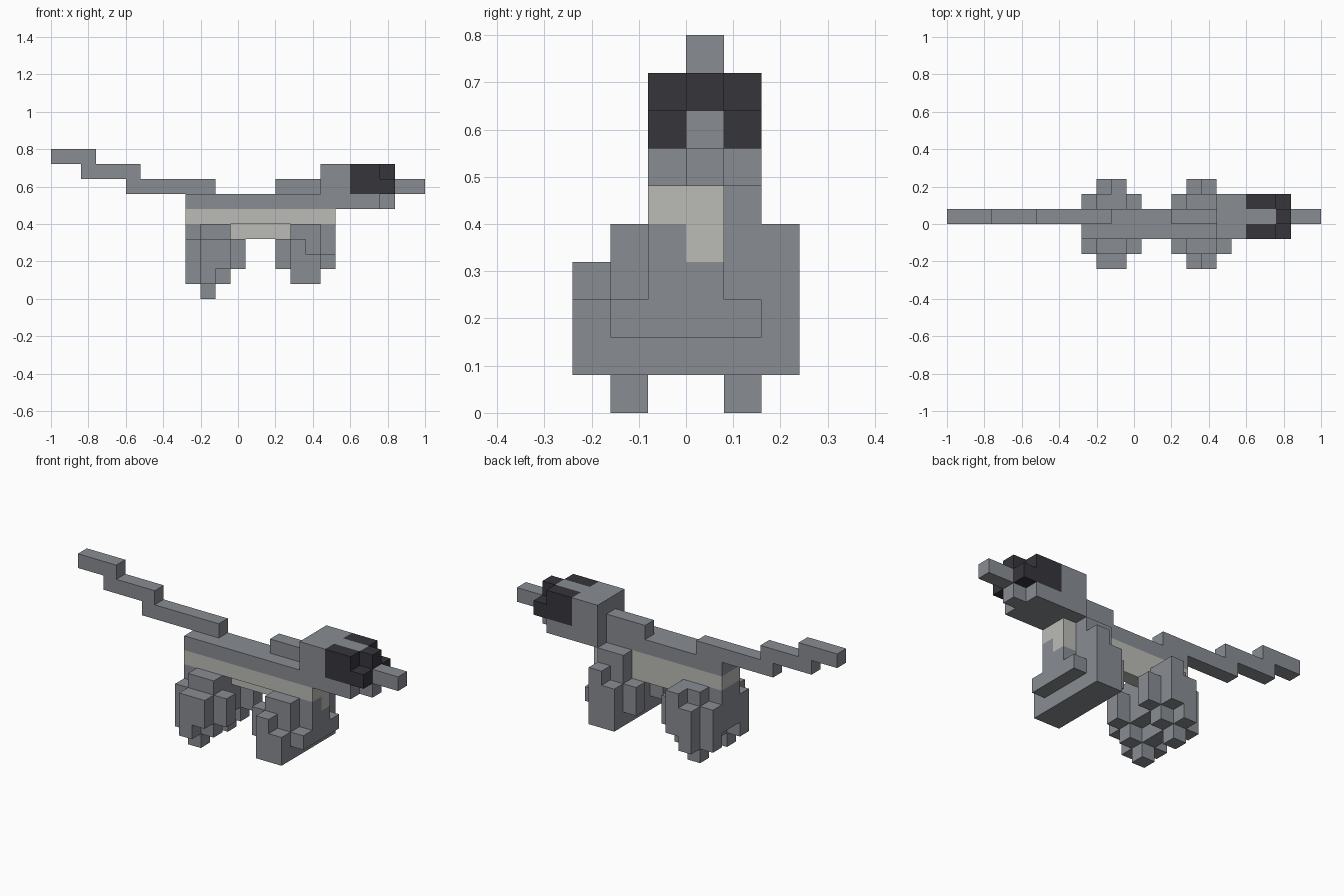
import bpy, bmesh, math
from mathutils import Vector

cube = bpy.data.objects.get("Cube")
if cube:
    bpy.data.objects.remove(cube, do_unlink=True)

V = 0.08                                  # block size
ORIGIN = Vector((-1.0, -0.24, 0.0))       # corner of the block grid


def material(name, rgb):
    m = bpy.data.materials.new(name)
    m.use_nodes = True
    m.diffuse_color = (*rgb, 1)
    b = m.node_tree.nodes["Principled BSDF"]
    b.inputs["Base Color"].default_value = (*rgb, 1)
    b.inputs["Roughness"].default_value = 0.9
    return m


MATS = [material("slate_grey", (0.25, 0.265, 0.29)),
        material("pale_grey", (0.50, 0.50, 0.475)),
        material("charcoal", (0.037, 0.036, 0.044))]
GREY, PALE, DARK = range(3)

cells = {}                                # block -> (part, colour)


def fill(part, colour, xs, ys, zs):
    """Fill a block range; each range is (start, end) in block units."""
    for i in range(*xs):
        for j in range(*ys):
            for k in range(*zs):
                cells[i, j, k] = (part, colour)


# Tail: three overlapping steps
fill("tail", GREY, (0, 3), (3, 4), (9, 10))
fill("tail", GREY, (2, 6), (3, 4), (8, 9))
fill("tail", GREY, (5, 11), (3, 4), (7, 8))

# Body: grey back, pale flank, narrow pale belly, neck ridge
fill("body", GREY, (9, 18), (2, 4), (6, 7))
fill("body", PALE, (9, 19), (2, 4), (5, 6))
fill("belly", PALE, (12, 19), (3, 4), (4, 5))
fill("neck_ridge", GREY, (15, 18), (3, 4), (7, 8))

# Head: grey skull, dark cheeks, cross-shaped muzzle and beak
fill("head", GREY, (18, 22), (2, 5), (6, 9))
for side in (2, 4):
    fill("head", DARK, (20, 22), (side, side + 1), (7, 9))
fill("head", DARK, (22, 23), (2, 5), (7, 8))
fill("head", DARK, (22, 23), (3, 4), (8, 9))
fill("head", GREY, (22, 23), (3, 4), (6, 7))
fill("beak", GREY, (23, 25), (3, 4), (7, 8))

# Legs: columns as (x, row from outside, bottom, top), mirrored across the body
REAR = [(10, 0, 1, 4), (11, 0, 2, 4),
        (9, 1, 1, 4), (10, 1, 0, 5), (11, 1, 1, 5), (12, 1, 2, 4),
        (9, 2, 2, 5), (10, 2, 1, 5), (11, 2, 2, 5)]
FRONT = [(16, 0, 1, 4), (17, 0, 1, 3),
         (15, 1, 2, 4), (16, 1, 1, 5), (17, 1, 1, 5), (18, 1, 2, 3),
         (16, 2, 1, 5), (17, 2, 1, 5), (18, 2, 2, 5)]
for name, columns in (("rear", REAR), ("front", FRONT)):
    for x, row, z0, z1 in columns:
        fill(name + "_right_leg", GREY, (x, x + 1), (row, row + 1), (z0, z1))
        top = z1
        if name == "front":               # raised left shoulder, lower inside
            if row == 2:
                top = 4
            elif x in (16, 17) and row == 1:
                top = 6
            elif x == 17 and row == 0:
                top = 5
        elif x == 11 and row == 0:
            top = 5
        fill(name + "_left_leg", GREY, (x, x + 1), (5 - row, 6 - row), (z0, top))


def build(part):
    """Skin the outer faces of every block belonging to a part."""
    bm = bmesh.new()
    for cell, (owner, colour) in cells.items():
        if owner != part:
            continue
        for axis in range(3):
            for step in (0, 1):
                n = list(cell)
                n[axis] += 2 * step - 1
                if tuple(n) in cells:
                    continue
                u, w = (axis + 1) % 3, (axis + 2) % 3
                loop = [(0, 0), (1, 0), (1, 1), (0, 1)]
                if not step:
                    loop.reverse()
                verts = []
                for a, b in loop:
                    p = Vector(cell)
                    p[axis] += step
                    p[u] += a
                    p[w] += b
                    verts.append(bm.verts.new(ORIGIN + p * V))
                bm.faces.new(verts).material_index = colour
    bmesh.ops.remove_doubles(bm, verts=bm.verts, dist=0.001)
    bmesh.ops.dissolve_limit(bm, angle_limit=math.radians(1), verts=bm.verts,
                             edges=bm.edges, delimit={'MATERIAL'})
    me = bpy.data.meshes.new(part)
    bm.to_mesh(me)
    bm.free()
    for m in MATS:
        me.materials.append(m)
    bpy.context.collection.objects.link(bpy.data.objects.new(part, me))


for part in sorted({p for p, _ in cells.values()}):
    build(part)
